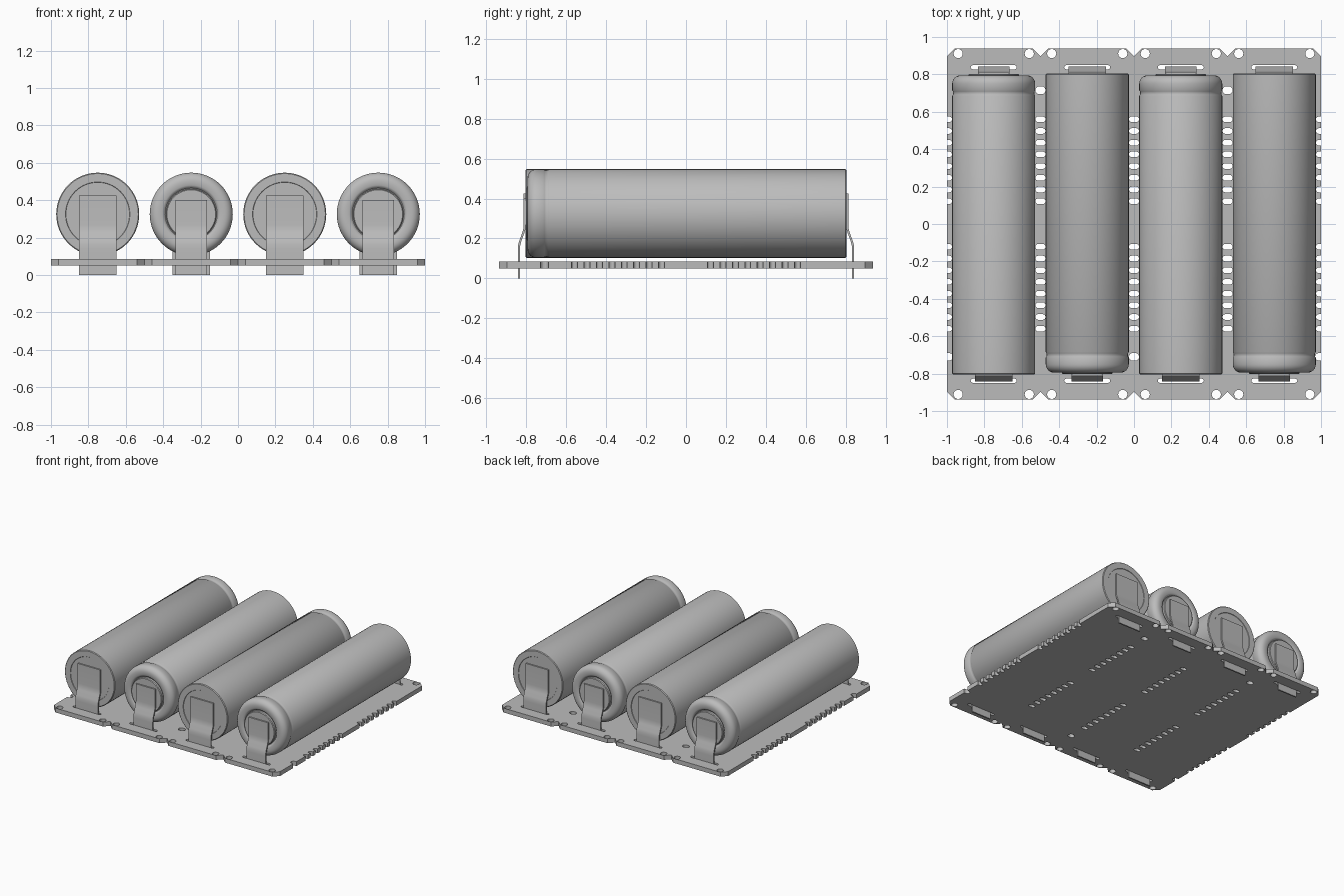
import bpy, bmesh, math
from mathutils import Vector

old = bpy.data.objects.get("Cube")
if old:
    bpy.data.objects.remove(old, do_unlink=True)

grey = bpy.data.materials.new("plain_grey")
grey.use_nodes = True
colour = (0.5, 0.5, 0.5, 1)
grey.diffuse_color = colour
grey.node_tree.nodes["Principled BSDF"].inputs["Base Color"].default_value = colour

HALF_Y = 0.937          # half depth of the board
SLOT_X, SLOT_R = 0.012, 0.015
CELLS = (-0.75, -0.25, 0.25, 0.75)
RUN = [0.122 + i * 0.0625 for i in range(8)]
COLUMN = [-y for y in reversed(RUN)] + RUN


def activate(ob):
    bpy.ops.object.select_all(action="DESELECT")
    ob.select_set(True)
    bpy.context.view_layer.objects.active = ob


def add_mesh(name, bm, x, flip, angle):
    """Link a bmesh as an object, turned round when it faces the front."""
    bmesh.ops.recalc_face_normals(bm, faces=bm.faces)
    mesh = bpy.data.meshes.new(name)
    bm.to_mesh(mesh)
    bm.free()
    mesh.materials.append(grey)
    ob = bpy.data.objects.new(name, mesh)
    bpy.context.collection.objects.link(ob)
    ob.location.x = x
    ob.rotation_euler.z = math.pi if flip else 0
    activate(ob)
    bpy.ops.object.shade_smooth_by_angle(angle=math.radians(angle))
    return ob


def arc(cx, cy, r, start, end, n):
    return [(cx + r * math.cos(math.radians(start + (end - start) * i / n)),
             cy + r * math.sin(math.radians(start + (end - start) * i / n)))
            for i in range(n + 1)]


def stadium(cx, cy, half, r):
    return arc(cx + half, cy, r, -90, 90, 8) + arc(cx - half, cy, r, 90, 270, 8)


# Board: notched outline with holes, filled and extruded
front_edge = [(-0.96, -HALF_Y)]
for x in (-0.5, 0, 0.5):
    front_edge += [(x - 0.04, -HALF_Y), (x, -HALF_Y + 0.04), (x + 0.04, -HALF_Y)]
front_edge.append((0.96, -HALF_Y))
side_edge = [(1, -HALF_Y + 0.04)]
for y in [-0.71] + COLUMN:
    r = 0.02 if y == -0.71 else SLOT_R
    side_edge += [(1, y - r)] + arc(0.988, y, r, 270, 90, 8) + [(1, y + r)]
side_edge.append((1, HALF_Y - 0.04))
outline = (front_edge + side_edge
           + [(x, -y) for x, y in reversed(front_edge)]
           + [(-x, y) for x, y in reversed(side_edge)])

loops = [outline]
for x in (-0.5, 0, 0.5):
    loops += [stadium(x, y, SLOT_X, SLOT_R) for y in COLUMN]
    loops.append(stadium(x, -0.71 if x == 0 else 0.715, 0.006, 0.021))
for x in CELLS:
    for side in (-1, 1):
        loops.append(stadium(x, side * 0.838, 0.112, 0.011))
        for dx in (-0.19, 0.19):
            loops.append(arc(x + dx, side * 0.911, 0.0245, 0, 345, 23))

curve = bpy.data.curves.new("circuit_board", "CURVE")
curve.dimensions = "2D"
curve.fill_mode = "BOTH"
curve.extrude = 0.0175
for pts in loops:
    spline = curve.splines.new("POLY")
    spline.points.add(len(pts) - 1)
    for p, (x, y) in zip(spline.points, pts):
        p.co = (x, y, 0, 1)
    spline.use_cyclic_u = True
curve.materials.append(grey)
board = bpy.data.objects.new("circuit_board", curve)
board.location.z = 0.0675
bpy.context.collection.objects.link(board)
activate(board)
bpy.ops.object.convert(target="MESH")
bpy.ops.object.shade_flat()


# Cell: lathed profile of (radius, y), button end towards +y
CELL_R, CELL_Z = 0.222, 0.325
profile = [(0, -0.802), (0.17, -0.802), (0.172, -0.805), (0.217, -0.805), (CELL_R, -0.8),
           (CELL_R, 0.685), (0.219, 0.69), (0.2165, 0.7), (0.219, 0.71), (CELL_R, 0.715)]
profile += arc(CELL_R - 0.045, 0.75, 0.045, 0, 90, 8)
profile += [(0.155, 0.795), (0.145, 0.79), (0.139, 0.78), (0.135, 0.78),
            (0.135, 0.797), (0.13, 0.802), (0, 0.802)]


def add_cell(x, flip):
    bm = bmesh.new()
    verts = [bm.verts.new((r, y, CELL_Z)) for r, y in profile]
    edges = [bm.edges.new(pair) for pair in zip(verts, verts[1:])]
    bmesh.ops.spin(bm, geom=verts + edges, cent=Vector((0, 0, CELL_Z)), axis=Vector((0, 1, 0)),
                   angle=math.tau, steps=64, use_duplicate=False)
    bmesh.ops.remove_doubles(bm, verts=bm.verts, dist=1e-5)
    add_mesh("battery_cell", bm, x, flip, 35)


# Contact tab: bent strip passing down through its slot
def add_tab(name, x, flip, width, top):
    path = [(0.803, top), (0.803, 0.27), (0.805, 0.245), (0.811, 0.225), (0.826, 0.185),
            (0.831, 0.165), (0.832, 0.14), (0.832, 0)]
    bm = bmesh.new()
    section = path + [(y + 0.011, z) for y, z in reversed(path)]
    face = bm.faces.new([bm.verts.new((-width / 2, y, z)) for y, z in section])
    out = bmesh.ops.extrude_face_region(bm, geom=[face])
    moved = [g for g in out["geom"] if isinstance(g, bmesh.types.BMVert)]
    bmesh.ops.translate(bm, verts=moved, vec=(width, 0, 0))
    add_mesh(name, bm, x, flip, 30)


for i, cx in enumerate(CELLS):
    button_in_front = i % 2 == 1
    add_cell(cx, button_in_front)
    add_tab("button_end_tab", cx, button_in_front, 0.17, 0.4)
    add_tab("flat_end_tab", cx, not button_in_front, 0.2, 0.425)
